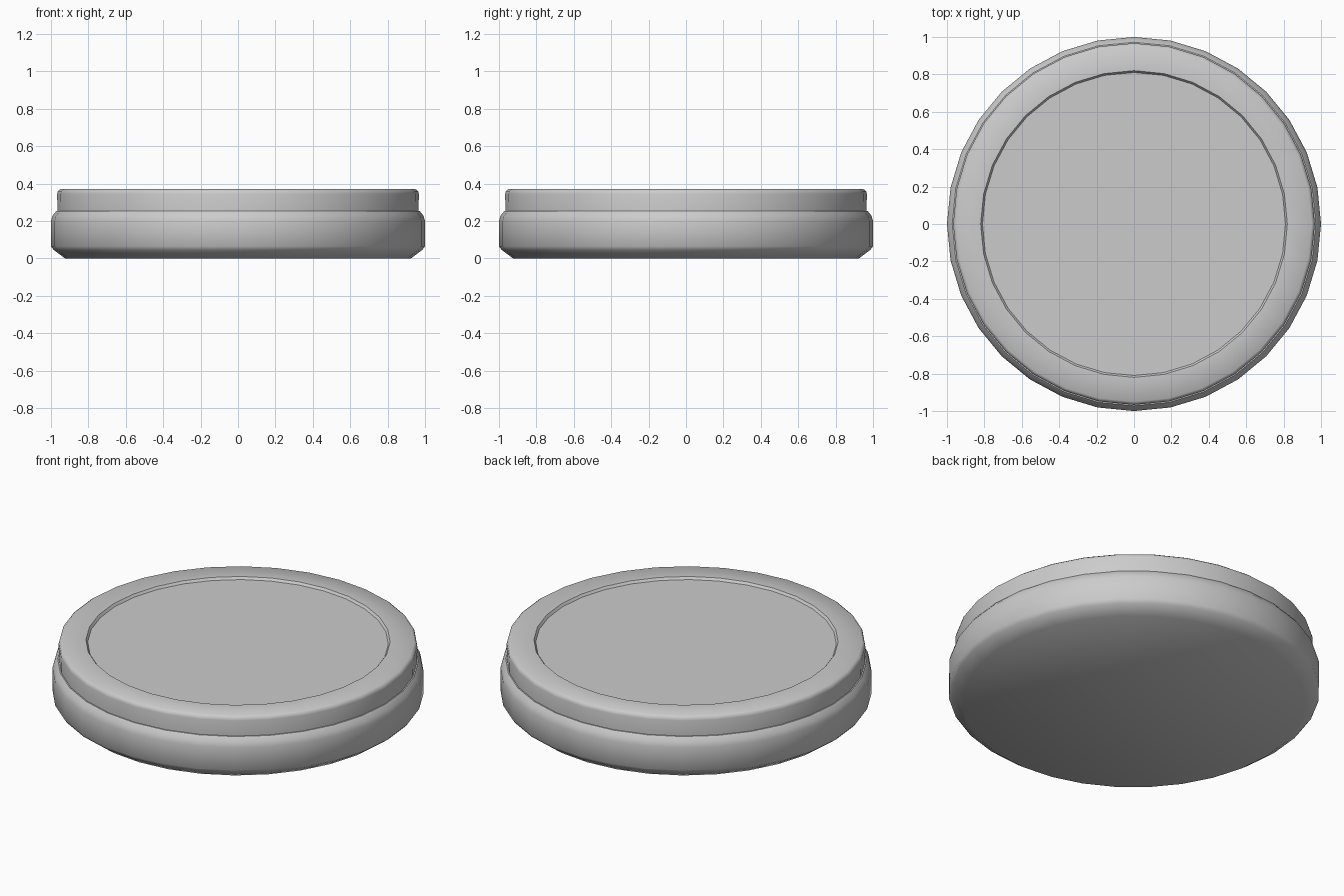
import bpy
import bmesh
import math

SIDES = 32

cube = bpy.data.objects.get("Cube")
if cube:
    bpy.data.objects.remove(cube, do_unlink=True)

grey = bpy.data.materials.new("plain_grey")
grey.use_nodes = True
grey.diffuse_color = (0.6, 0.6, 0.6, 1)
grey.node_tree.nodes["Principled BSDF"].inputs["Base Color"].default_value = (0.6, 0.6, 0.6, 1)


def turned_part(name, profile):
    """Turn a (radius, height) profile around z and cap both ends."""
    bm = bmesh.new()
    rings = []
    for r, z in profile:
        rings.append([bm.verts.new((r * math.cos(math.tau * i / SIDES),
                                    r * math.sin(math.tau * i / SIDES), z))
                      for i in range(SIDES)])
    for low, high in zip(rings, rings[1:]):
        for i in range(SIDES):
            j = (i + 1) % SIDES
            bm.faces.new((low[i], low[j], high[j], high[i]))
    bm.faces.new(rings[0][::-1])
    bm.faces.new(rings[-1])
    mesh = bpy.data.meshes.new(name)
    bm.to_mesh(mesh)
    bm.free()
    mesh.materials.append(grey)
    obj = bpy.data.objects.new(name, mesh)
    bpy.context.collection.objects.link(obj)
    bpy.ops.object.select_all(action='DESELECT')
    obj.select_set(True)
    bpy.context.view_layer.objects.active = obj
    bpy.ops.object.shade_smooth_by_angle(angle=math.radians(40))
    return obj


# Lower tray with a chamfered foot and a rounded shoulder
turned_part("base", [(0.925, 0), (0.985, 0.045), (1.0, 0.065), (1.0, 0.2),
                     (0.992, 0.228), (0.972, 0.253), (0.95, 0.253)])

# Lid with a softened rim and a shallow sunken top
turned_part("lid", [(0.965, 0.24), (0.967, 0.345), (0.963, 0.36), (0.95, 0.37),
                    (0.82, 0.37), (0.81, 0.356)])
